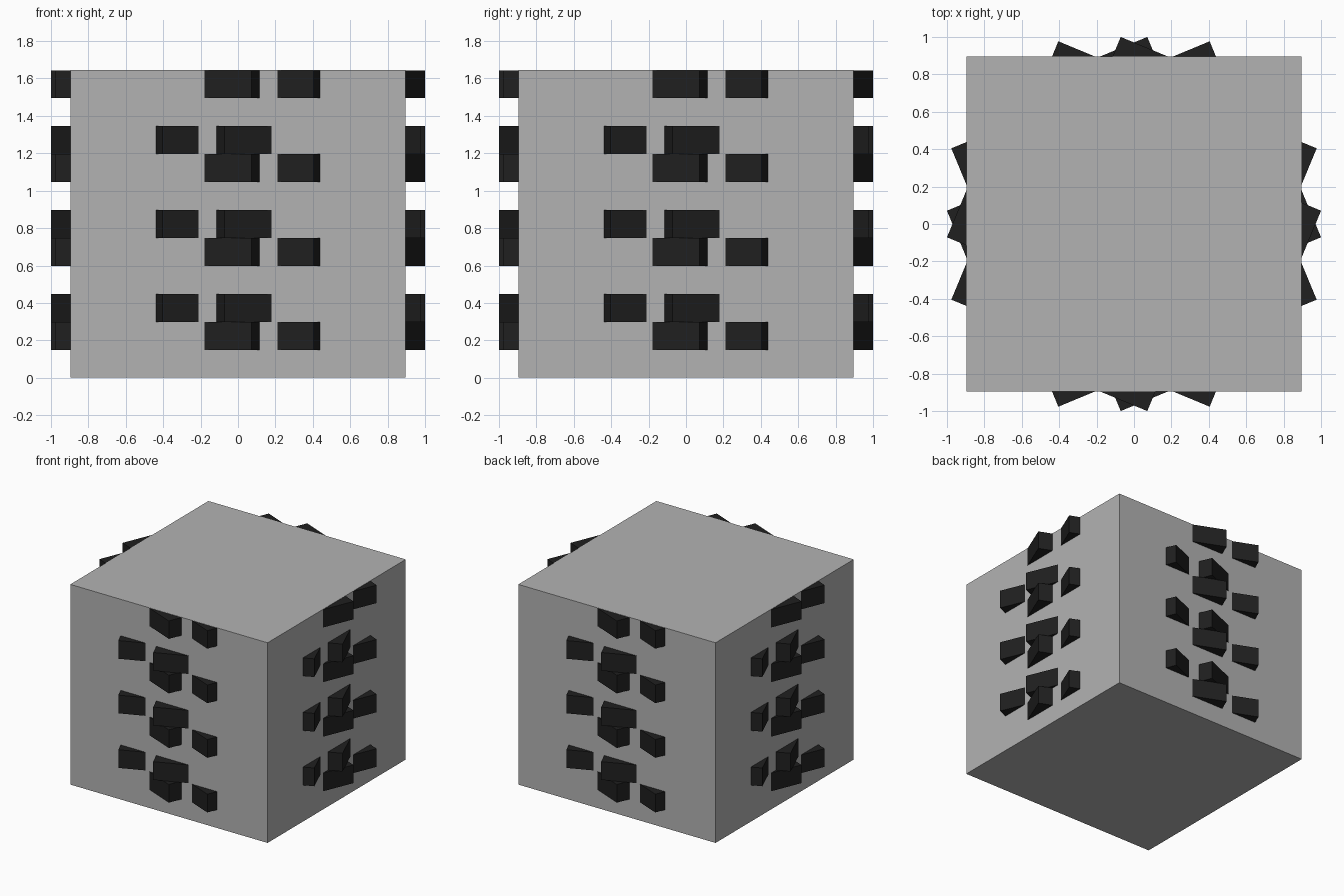
import bpy, bmesh, math
from mathutils import Matrix

if "Cube" in bpy.data.objects:
    bpy.data.objects.remove(bpy.data.objects["Cube"], do_unlink=True)

HALF = 0.8967       # half width of the block and reach of each layer arm
STEP = 0.1495       # layer height
LAYERS = 11
HEIGHT = STEP * LAYERS


def make_material(name, value):
    mat = bpy.data.materials.new(name)
    mat.use_nodes = True
    colour = (value, value, value, 1.0)
    mat.diffuse_color = colour
    mat.node_tree.nodes["Principled BSDF"].inputs["Base Color"].default_value = colour
    return mat


def add_object(name, bm, mat):
    bmesh.ops.recalc_face_normals(bm, faces=bm.faces)
    mesh = bpy.data.meshes.new(name)
    bm.to_mesh(mesh)
    bm.free()
    mesh.materials.append(mat)
    obj = bpy.data.objects.new(name, mesh)
    bpy.context.collection.objects.link(obj)
    return obj


def stepped_layer(name, angle, z0, z1, reach, mat):
    """Stepped disc: a quarter outline turned four times, then extruded."""
    arm, shoulder = HALF / 2, HALF * 0.8336
    quarter = [(reach, -arm), (reach, arm), (shoulder, arm),
               (shoulder, shoulder), (arm, shoulder)]
    bm = bmesh.new()
    verts = []
    for q in range(4):
        turn = Matrix.Rotation(angle + q * math.pi / 2, 2)
        for x, y in quarter:
            c, s = turn[0][0], turn[1][0]
            verts.append(bm.verts.new((x * c - y * s, x * s + y * c, z0)))
    face = bm.faces.new(verts)
    top = bmesh.ops.extrude_face_region(bm, geom=[face])["geom"]
    bmesh.ops.translate(bm, vec=(0, 0, z1 - z0),
                        verts=[g for g in top if isinstance(g, bmesh.types.BMVert)])
    return add_object(name, bm, mat)


grey = make_material("light grey", 0.45)
black = make_material("charcoal", 0.014)

# Main block
bm = bmesh.new()
bmesh.ops.create_cube(bm, size=1.0)
bmesh.ops.scale(bm, vec=(2 * HALF, 2 * HALF, HEIGHT), verts=bm.verts)
bmesh.ops.translate(bm, vec=(0, 0, HEIGHT / 2), verts=bm.verts)
add_object("block", bm, grey)

# Stacked layers: straight, turned one way, turned the other; the corners
# of the turned layers show through the block as teeth
GAP = 0.002
turns = (0, -math.radians(22.5), math.radians(22.5))
for i in range(LAYERS):
    angle = turns[i % 3]
    z0 = max(i * STEP, GAP)
    z1 = min((i + 1) * STEP, HEIGHT - GAP)
    reach = HALF - GAP if angle == 0 else HALF
    stepped_layer(f"tooth_layer_{i + 1}", angle, z0, z1, reach, black)
